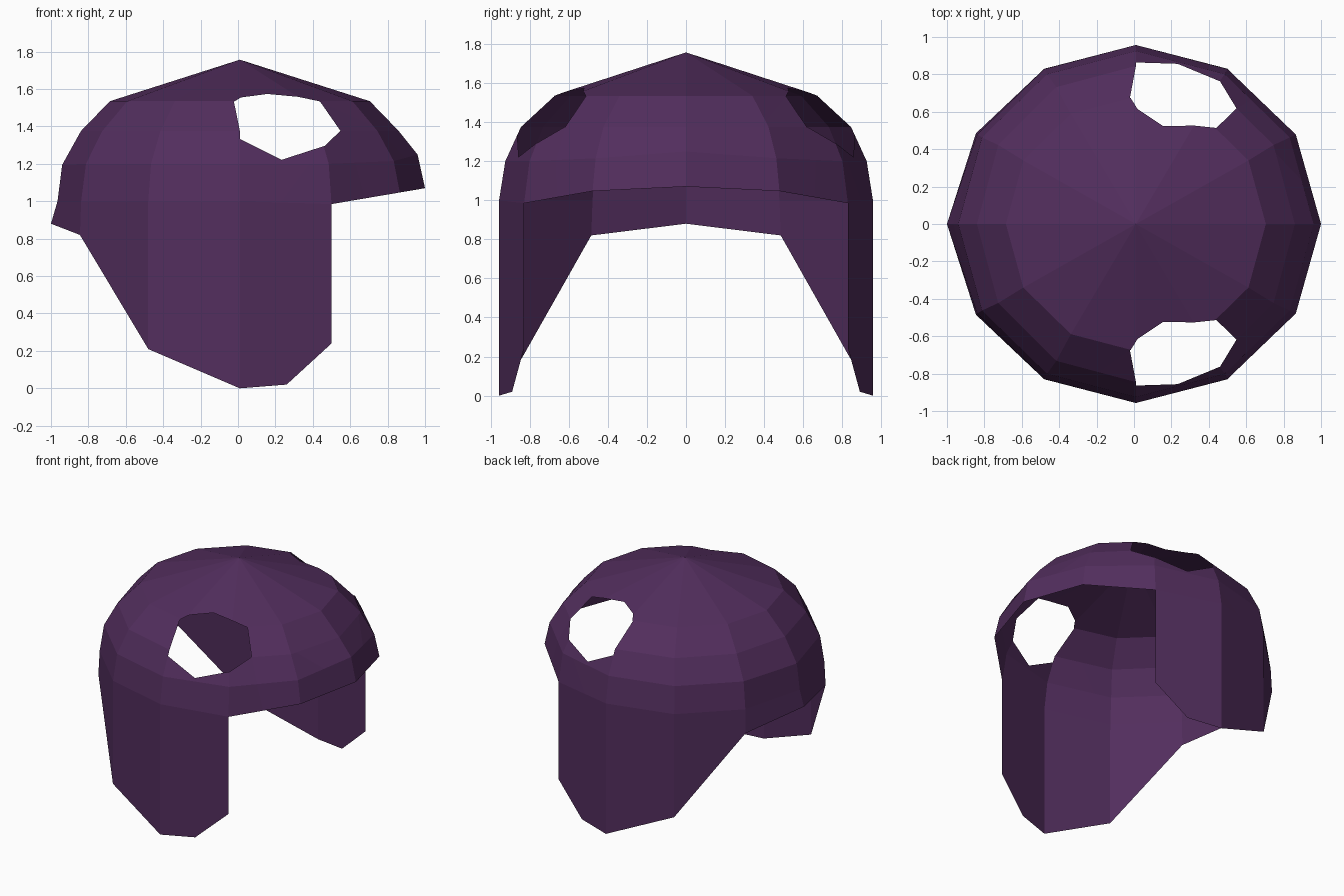
import bpy, bmesh
from math import sin, cos, radians
from mathutils import Vector

if "Cube" in bpy.data.objects:
    bpy.data.objects.remove(bpy.data.objects["Cube"])

CX = 0.01  # dome axis offset
bm = bmesh.new()

# Half dome: 12-sided rings (rx, ry, z per 30 degree column, front column first)
rings = [
    (0.695, 0.68, [1.535] * 7),
    (0.85, 0.845, [1.375] * 7),
    (0.95, 0.925, [1.25, 1.215, 1.2, 1.2, 1.2, 1.2, 1.195]),
    (0.98, 0.957, [1.07, 1.047, 0.985, 1.0, 1.0, 1.0, 1.0]),
]
apex = bm.verts.new((CX, 0, 1.757))
rows = []
for rx, ry, zs in rings:
    rows.append([bm.verts.new((CX + rx * cos(radians(30 * i)),
                               ry * sin(radians(30 * i)) if i < 6 else 0, z))
                 for i, z in enumerate(zs)])
rows[3][0].co.x = 1.0
rows[3][1].co.x = 0.865
rows[3][6].co.x = -0.965
for i in range(6):
    bm.faces.new((apex, rows[0][i], rows[0][i + 1]))
    for a, b in zip(rows, rows[1:]):
        bm.faces.new((a[i], b[i], b[i + 1], a[i + 1]))

# Cheek and neck guard hanging below the last ring
rim = rows[3]
low = [bm.verts.new(p) for p in ((0.5, 0.83, 0.24), (0.26, 0.89, 0.02), (0.01, 0.957, 0),
                                 (-0.48, 0.83, 0.21), (-0.845, 0.485, 0.82), (-1.0, 0, 0.88))]
bm.faces.new((rim[2], low[0], low[1], low[2], rim[3]))
for i in range(3, 6):
    bm.faces.new((rim[i], low[i - 1], low[i], rim[i + 1]))

# Side opening: clip the dome by each edge of the outline, then delete the inside
hole = [Vector(p) for p in (
    (-0.02, 0.68, 1.535), (0.02, 0.62, 1.56), (0.16, 0.53, 1.58), (0.44, 0.515, 1.535),
    (0.545, 0.61, 1.37), (0.46, 0.755, 1.29), (0.235, 0.86, 1.225), (0.01, 0.86, 1.33))]
axis = Vector((0.25, 0.7, 0.6)).normalized()
mid = sum(hole, Vector()) / len(hole)
inside = [f for f in bm.faces if f.calc_center_median().z > 1.0]
for a, b in zip(hole, hole[1:] + hole[:1]):
    n = (b - a).cross(axis).normalized()
    if n.dot(mid - a) < 0:
        n = -n
    geom = set(inside)
    for f in inside:
        geom.update(f.edges)
        geom.update(f.verts)
    res = bmesh.ops.bisect_plane(bm, geom=list(geom), dist=1e-5, plane_co=a, plane_no=n)
    faces = {g for g in res["geom"] if isinstance(g, bmesh.types.BMFace)}
    faces.update(f for f in inside if f.is_valid)
    inside = [f for f in faces if n.dot(f.calc_center_median() - a) > 0]
bmesh.ops.delete(bm, geom=inside, context='FACES')

# Mirror to the other side
copy = bmesh.ops.duplicate(bm, geom=bm.verts[:] + bm.edges[:] + bm.faces[:])["geom"]
for v in copy:
    if isinstance(v, bmesh.types.BMVert):
        v.co.y *= -1
bmesh.ops.remove_doubles(bm, verts=bm.verts[:], dist=1e-4)
bmesh.ops.recalc_face_normals(bm, faces=bm.faces[:])
if sum(f.normal.dot(f.calc_center_median() - Vector((0, 0, 0.8))) for f in bm.faces) < 0:
    bmesh.ops.reverse_faces(bm, faces=bm.faces[:])

mesh = bpy.data.meshes.new("helmet_shell")
bm.to_mesh(mesh)
bm.free()
mat = bpy.data.materials.new("dark_purple")
mat.diffuse_color = (0.085, 0.027, 0.11, 1)
mat.use_nodes = True
mat.node_tree.nodes["Principled BSDF"].inputs["Base Color"].default_value = mat.diffuse_color
mesh.materials.append(mat)
bpy.context.collection.objects.link(bpy.data.objects.new("helmet_shell", mesh))
